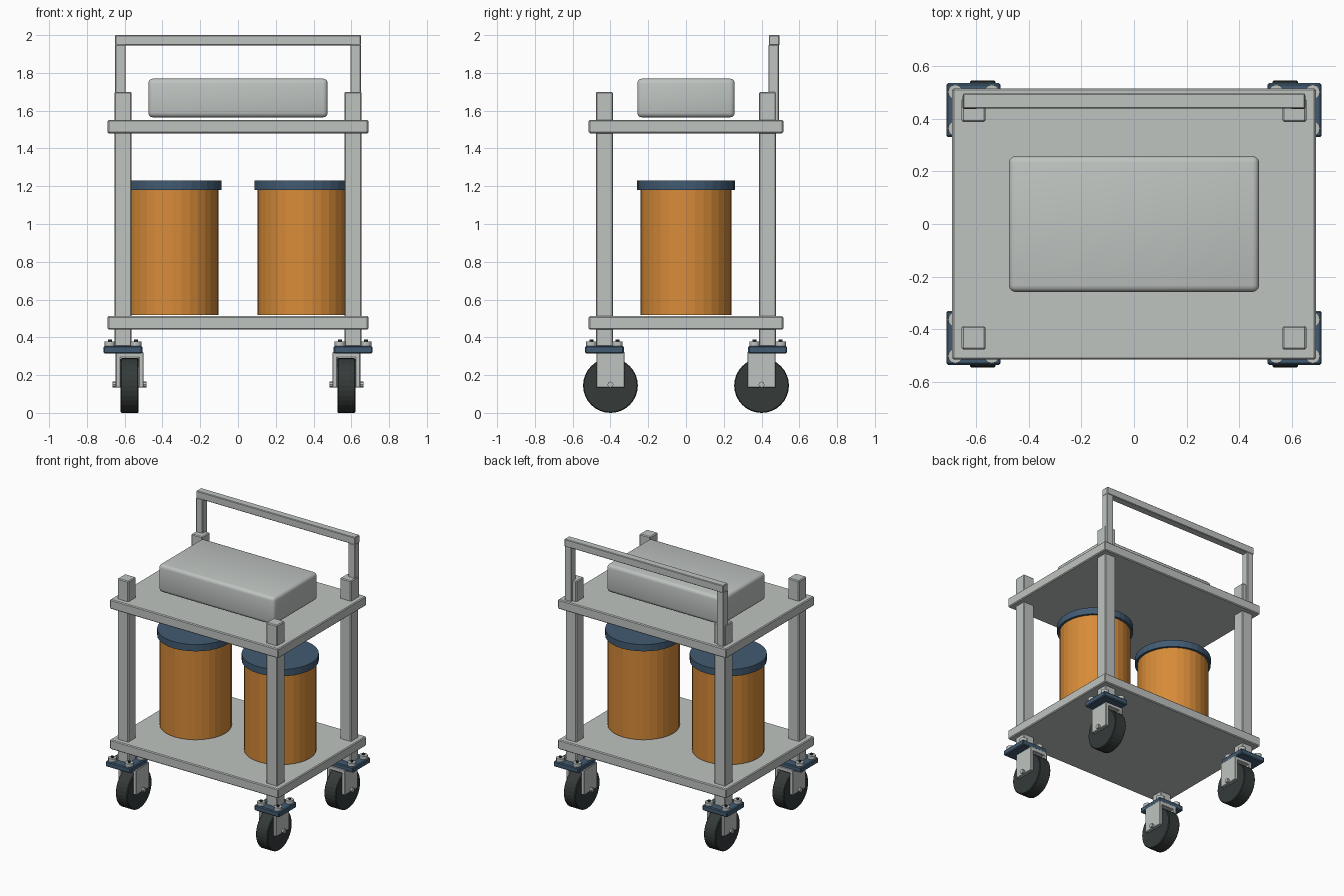
import bpy
import bmesh
from math import pi
from mathutils import Matrix

cube = bpy.data.objects.get("Cube")
if cube:
    bpy.data.objects.remove(cube, do_unlink=True)


def material(name, rgb):
    mat = bpy.data.materials.new(name)
    mat.use_nodes = True
    colour = (*rgb, 1)
    mat.diffuse_color = colour
    mat.node_tree.nodes["Principled BSDF"].inputs["Base Color"].default_value = colour
    return mat


grey = material("pale grey", (0.52, 0.55, 0.53))
orange = material("orange", (0.68, 0.26, 0.04))
blue = material("slate blue", (0.055, 0.105, 0.17))
black = material("rubber black", (0.035, 0.043, 0.042))


def finish(name, bm, mat):
    mesh = bpy.data.meshes.new(name)
    bm.to_mesh(mesh)
    bm.free()
    mesh.materials.append(mat)
    obj = bpy.data.objects.new(name, mesh)
    bpy.context.scene.collection.objects.link(obj)
    return obj


def box(name, centre, size, mat, bevel=0.006, segments=1):
    """Box with softened edges."""
    bm = bmesh.new()
    bmesh.ops.create_cube(bm, size=1, matrix=Matrix.Diagonal((*size, 1)))
    if bevel:
        bmesh.ops.bevel(bm, geom=bm.edges[:], offset=bevel, segments=segments,
                        profile=0.5, affect='EDGES')
    obj = finish(name, bm, mat)
    obj.location = centre
    return obj


def cylinder(name, centre, radius, depth, mat, sides=32, along_x=False, bevel=0):
    """Faceted cylinder, upright or lying along x."""
    bm = bmesh.new()
    turn = Matrix.Rotation(pi / 2, 4, 'Y') if along_x else Matrix.Identity(4)
    bmesh.ops.create_cone(bm, cap_ends=True, segments=sides, radius1=radius,
                          radius2=radius, depth=depth, matrix=turn)
    if bevel:
        rims = [e for e in bm.edges if any(len(f.verts) > 4 for f in e.link_faces)]
        bmesh.ops.bevel(bm, geom=rims, offset=bevel, segments=1, affect='EDGES')
    obj = finish(name, bm, mat)
    obj.location = centre
    return obj


# Shelves
box("lower_shelf", (0, 0, 0.477), (1.38, 1.03, 0.07), grey)
box("upper_shelf", (0, 0, 1.515), (1.38, 1.03, 0.07), grey)

# Case on the upper shelf
case = box("top_case", (0, 0, 1.667), (0.95, 0.516, 0.205), grey, 0.025, 3)
for poly in case.data.polygons:
    poly.use_smooth = True
case.data.set_sharp_from_angle(angle=pi / 5)

# Push handle
box("handle_bar", (0, 0.467, 1.973), (1.3, 0.056, 0.055), grey, 0.004)

for sx, side in ((-1, "right"), (1, "left")):
    box(f"{side}_handle_upright", (sx * 0.623, 0.464, 1.73),
        (0.055, 0.055, 0.44), grey, 0.004)

    # Lidded drums
    x = sx * 0.346
    cylinder(f"{side}_drum", (x, 0, 0.853), 0.242, 0.67, orange)
    cylinder(f"{side}_drum_lid", (x, 0, 1.206), 0.259, 0.05, blue)

    for sy, end in ((-1, "front"), (1, "back")):
        tag = f"{end}_{side}"
        px, py = sx * 0.609, sy * 0.432
        box(f"{tag}_post", (px, py, 1.025), (0.09, 0.09, 1.35), grey)

        # Caster mounting plate with bolts
        box(f"{tag}_caster_plate", (px, py, 0.335), (0.205, 0.205, 0.04), blue)
        for bx in (-1, 1):
            for by in (-1, 1):
                bolt = (px + bx * 0.069, py + by * 0.069)
                spot = f"{end}_{side}_{'inner' if bx != sx else 'outer'}_{'rear' if by > 0 else 'fore'}"
                cylinder(f"{spot}_bolt", (*bolt, 0.366), 0.028, 0.024, grey, 12)
                cylinder(f"{spot}_bolt_stud", (*bolt, 0.382), 0.01, 0.012, black, 8)

        # Wheel, fork and axle
        wx, wy = sx * 0.574, sy * 0.4
        cylinder(f"{tag}_wheel", (wx, wy, 0.145), 0.145, 0.096, black,
                 along_x=True, bevel=0.005)
        cylinder(f"{tag}_axle", (wx, wy, 0.15), 0.016, 0.18, grey, 8, along_x=True)
        box(f"{tag}_fork_crown", (wx, wy, 0.308), (0.145, 0.15, 0.03), grey, 0.003)
        for fx, arm in ((-1, "a"), (1, "b")):
            box(f"{tag}_fork_arm_{arm}", (wx + fx * 0.061, wy, 0.228),
                (0.025, 0.15, 0.186), grey, 0.003)
